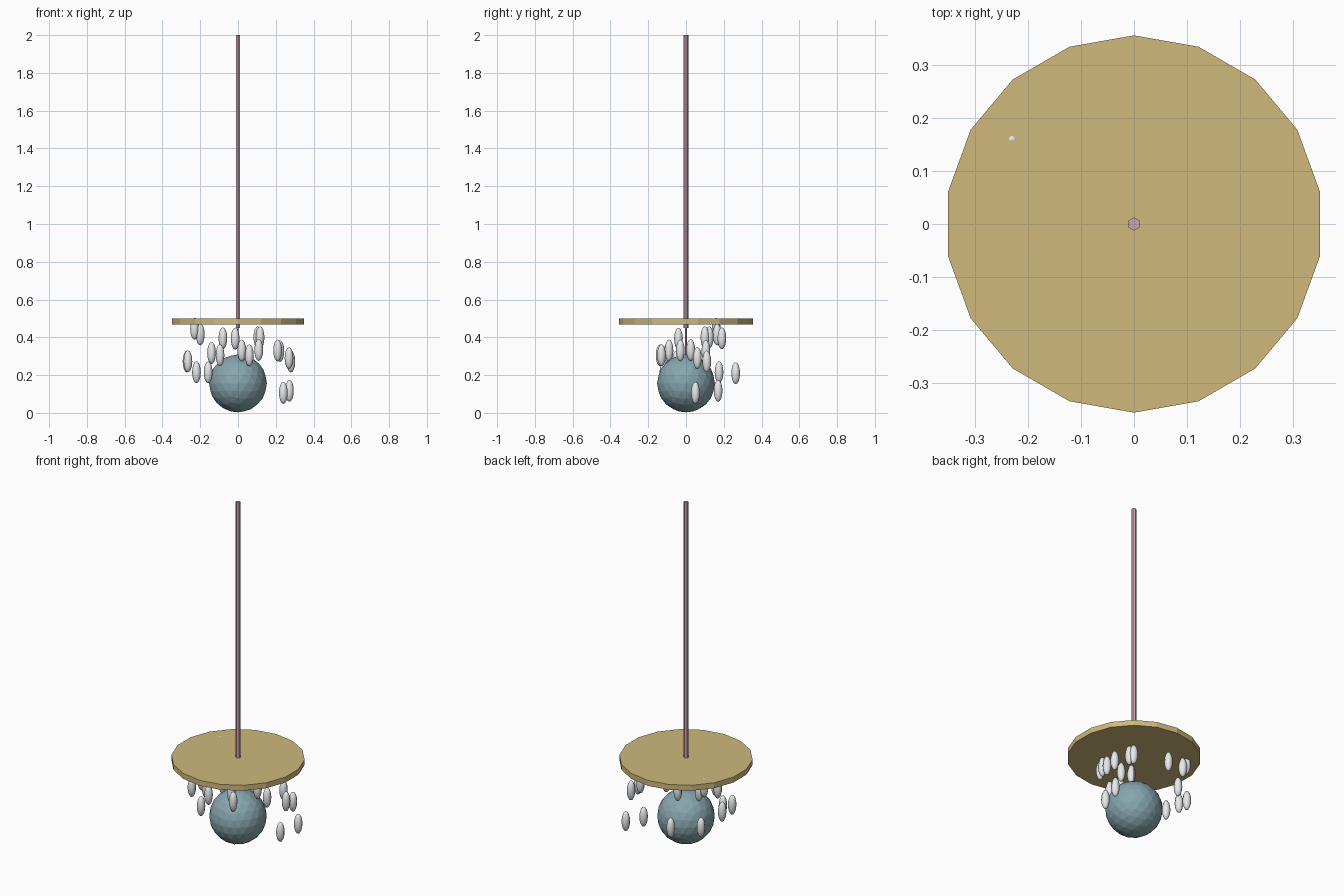
import bpy
from math import radians

if "Cube" in bpy.data.objects:
    bpy.data.objects.remove(bpy.data.objects["Cube"])


def material(name, rgb):
    m = bpy.data.materials.new(name)
    m.diffuse_color = (*rgb, 1)
    m.use_nodes = True
    m.node_tree.nodes["Principled BSDF"].inputs["Base Color"].default_value = m.diffuse_color
    return m


def finish(name, mat=None):
    o = bpy.context.object
    o.name = name
    if mat:
        o.data.materials.append(mat)
    return o


def cylinder(name, sides, radius, z0, z1, mat, turn=0):
    bpy.ops.mesh.primitive_cylinder_add(vertices=sides, radius=radius, depth=z1 - z0,
                                        location=(0, 0, (z0 + z1) / 2),
                                        rotation=(0, 0, radians(turn)))
    return finish(name, mat)


pink = material("pink", (0.60, 0.38, 0.44))
tan = material("tan", (0.62, 0.48, 0.20))
teal = material("teal", (0.24, 0.38, 0.42))
glass = material("glass", (0.8, 0.82, 0.84))

# Hanging rod, canopy disc and the short cord to the globe
cylinder("hanging_rod", 6, 0.0125, 0.45, 2.0, pink)
cylinder("canopy_disc", 18, 0.3555, 0.468, 0.50, tan)
cylinder("globe_cord", 6, 0.004, 0.29, 0.46, pink)

# Globe
bpy.ops.mesh.primitive_ico_sphere_add(subdivisions=3, radius=0.153, location=(0, 0, 0.156))
finish("globe", teal)

# Scattered crystal drops, sharing one mesh
drops = [
    (-.23, .16, .445), (-.20, .165, .415), (-.08, .19, .395), (-.015, -.04, .393),
    (.117, .10, .40), (.105, .123, .40), (-.27, .05, .272), (-.265, -.05, .273),
    (-.14, -.095, .317), (-.095, -.137, .305), (.02, -.09, .33), (.06, -.13, .305),
    (.11, .025, .333), (.21, -.03, .33), (.222, .105, .327), (.27, .06, .29),
    (.28, .11, .272), (-.22, .175, .215), (-.158, -.117, .215), (-.085, .263, .21),
    (.24, .05, .106), (.272, .17, .117),
]
bpy.ops.mesh.primitive_uv_sphere_add(segments=8, ring_count=8, radius=1)
first = finish("crystal_drop", glass)
first.scale = (0.023, 0.023, 0.058)
bpy.ops.object.transform_apply(location=False, rotation=False, scale=True)
bpy.ops.object.shade_smooth_by_angle(angle=radians(50))
first.location = drops[0]
for p in drops[1:]:
    drop = first.copy()
    drop.location = p
    bpy.context.collection.objects.link(drop)
